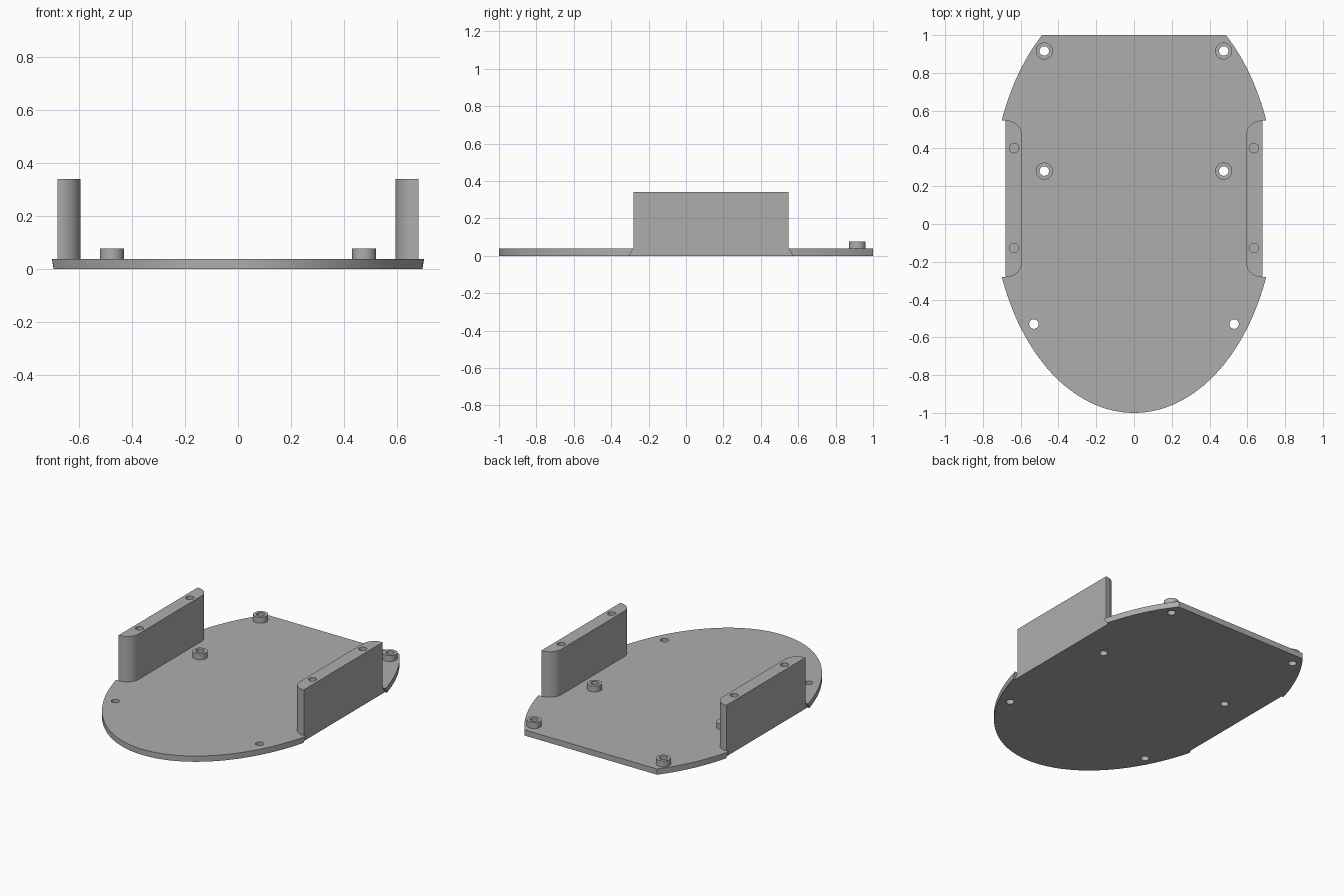
import bpy, bmesh, math
from mathutils import Matrix

if "Cube" in bpy.data.objects:
    bpy.data.objects.remove(bpy.data.objects["Cube"])

PLATE, BOSS, WALL = 0.038, 0.077, 0.34       # top heights
YC, RX, RY = 0.135, 0.752, 1.135             # plate ellipse
NX, Y0, Y1 = 0.68, -0.281, 0.548             # side notch

grey = bpy.data.materials.new("light_grey")
grey.diffuse_color = (0.42, 0.42, 0.42, 1)
grey.use_nodes = True
grey.node_tree.nodes["Principled BSDF"].inputs["Base Color"].default_value = grey.diffuse_color


def loft(name, lower, upper):
    """Closed solid between two outlines with the same point count."""
    bm = bmesh.new()
    a = [bm.verts.new(p) for p in lower]
    b = [bm.verts.new(p) for p in upper]
    n = len(a)
    bm.faces.new(a[::-1])
    bm.faces.new(b)
    for i in range(n):
        j = (i + 1) % n
        bm.faces.new((a[i], a[j], b[j], b[i]))
    bmesh.ops.recalc_face_normals(bm, faces=bm.faces)
    me = bpy.data.meshes.new(name)
    bm.to_mesh(me)
    bm.free()
    me.materials.append(grey)
    ob = bpy.data.objects.new(name, me)
    bpy.context.collection.objects.link(ob)
    return ob


def circle(x, y, r, z, n=40):
    return [(x + r * math.cos(2 * math.pi * i / n),
             y + r * math.sin(2 * math.pi * i / n), z) for i in range(n)]


def drill(ob, holes, z0, z1):
    """Cut round holes (x, y, r) between two heights."""
    for x, y, r in holes:
        cut = loft("hole_cutter", circle(x, y, r, z0), circle(x, y, r, z1))
        cut.hide_render = True
        mod = ob.modifiers.new("hole", 'BOOLEAN')
        mod.operation, mod.solver, mod.object = 'DIFFERENCE', 'EXACT', cut
        bpy.context.view_layer.objects.active = ob
        bpy.ops.object.modifier_apply(modifier=mod.name)
        bpy.data.objects.remove(cut)


def smooth(ob):
    bpy.ops.object.select_all(action='DESELECT')
    ob.select_set(True)
    bpy.context.view_layer.objects.active = ob
    bpy.ops.object.shade_smooth_by_angle(angle=math.radians(30))


def plate_outline(z, grow):
    """Truncated ellipse with side notches widened by grow."""
    def arc(ya, yb, n):
        ta, tb = (math.asin((y - YC) / RY) for y in (ya, yb))
        ts = [ta + (tb - ta) * i / n for i in range(n + 1)]
        return [(RX * math.cos(t), YC + RY * math.sin(t)) for t in ts]
    lo, hi = Y0 - grow, Y1 + grow
    right = arc(-1.0, lo, 48)[1:] + [(NX, lo), (NX, hi)] + arc(hi, 1.0, 16)
    left = [(-x, y) for x, y in reversed(right)]
    return [(x, y, z) for x, y in [(0, -1.0)] + right + left]


# base plate with undercut notch ends and through holes
bosses = [(s * 0.475, y) for s in (-1, 1) for y in (0.28, 0.916)]
plate = loft("base_plate", plate_outline(0, 0.024), plate_outline(PLATE, 0))
drill(plate, [(x, y, 0.025) for x, y in bosses] +
      [(s * 0.53, -0.53, 0.025) for s in (-1, 1)], -0.1, 0.2)
smooth(plate)

# standoff bosses around the four mounting holes
for x, y in bosses:
    boss = loft("standoff_boss", circle(x, y, 0.045, PLATE), circle(x, y, 0.045, BOSS))
    drill(boss, [(x, y, 0.025)], -0.1, 0.2)
    smooth(boss)

# side walls: flat outside, rounded inner corners, blind screw holes on top
XI, R, N = 0.592, 0.083, 16
for s in (-1, 1):
    pts = [(NX, Y0), (NX, Y1)]
    for cy, t0 in ((Y1 - R, 90), (Y0 + R, 180)):
        for i in range(N + 1):
            t = math.radians(t0 + 90 * i / N)
            pts.append((XI + R + R * math.cos(t), cy + R * math.sin(t)))
    wall = loft("side_wall", [(s * x, y, PLATE) for x, y in pts],
                [(s * x, y, WALL) for x, y in pts])
    drill(wall, [(s * 0.635, y, 0.025) for y in (-0.127, 0.402)], WALL - 0.2, WALL + 0.1)
    smooth(wall)
